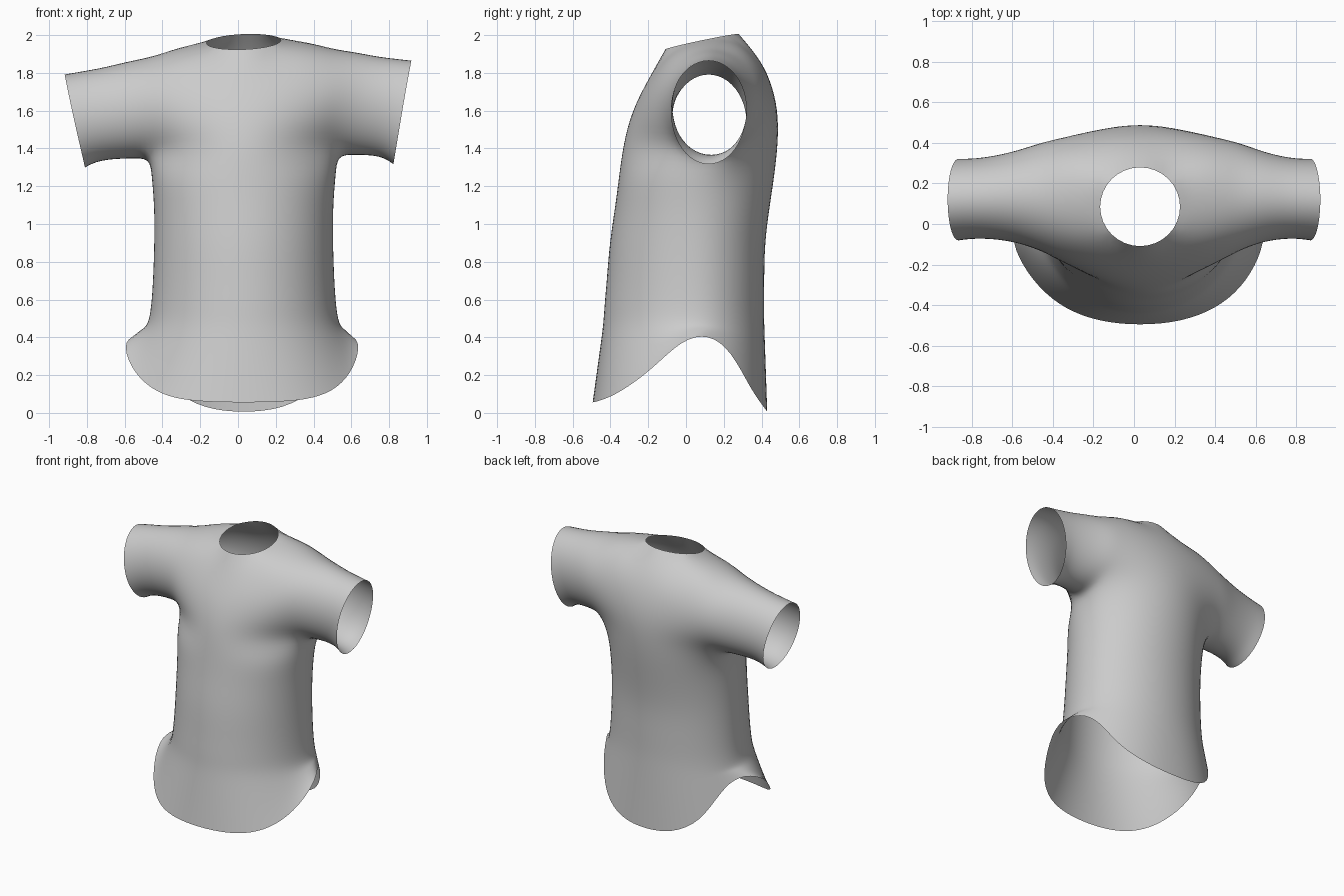
import bpy, bmesh
from math import sin, cos, pi, radians

if "Cube" in bpy.data.objects:
    bpy.data.objects.remove(bpy.data.objects["Cube"], do_unlink=True)

# Upper body: section along the spine, from front chest over the neck to the back
CENTRE = [(-.345, 1.40), (-.315, 1.52), (-.27, 1.64), (-.20, 1.77), (-.11, 1.92), (.085, 1.99),
          (.28, 2.0), (.40, 1.87), (.465, 1.72), (.493, 1.57), (.493, 1.42)]
COLUMNS = [0, .155, .30, .41, .495]
# Sleeve rings: x, centre y, centre z, radius y, radius z, lean
SLEEVE = [(.495, .135, 1.63, .275, .285, 0), (.60, .135, 1.62, .235, .275, .01),
          (.71, .13, 1.605, .212, .262, .02), (.80, .125, 1.59, .205, .262, .035),
          (.867, .12, 1.568, .21, .272, .053)]
# Torso rings: z, half width, front y, back y
TORSO = [(1.26, .495, -.36, .475), (1.1, .48, -.38, .45), (.9, .48, -.412, .422),
         (.7, .487, -.427, .42), (.56, .497, -.44, .418), (.47, .512, -.445, .42)]
# Half of the hem, from front centre to back centre
HEM = [(0, -.50, .055), (.2, -.482, .058), (.37, -.42, .075), (.50, -.315, .13), (.595, -.17, .24),
       (.635, -.02, .39), (.535, .12, .42), (.48, .24, .33), (.39, .345, .12), (.21, .42, .02),
       (0, .435, 0)]

bm = bmesh.new()


def vert(x, y, z):
    """Add a point with the slight sideways sag of the cloth."""
    raised = min(1, max(0, (z - 1.2) / .4))
    shift = .03 * min(1, max(0, 1 - (abs(x) - .5) / .4))
    return bm.verts.new((x + shift, y, z + .04 * x * raised))


def bridge(a, b, closed=True):
    n = len(a)
    for k in range(n if closed else n - 1):
        m = (k + 1) % n
        bm.faces.new((a[k], a[m], b[m], b[k]))


def sleeve_ring(side, x, cy, cz, ry, rz, lean):
    ring = []
    for k in range(12):
        a = radians(-90 - 30 * k)
        ring.append(vert(side * (x + lean * sin(a)), cy + ry * cos(a), cz + rz * sin(a)))
    return ring


# Sleeves, whose innermost rings are the armholes
armhole = {}
for side in (-1, 1):
    rings = [sleeve_ring(side, *s) for s in SLEEVE]
    armhole[side] = rings[0]
    for a, b in zip(rings, rings[1:]):
        bridge(a, b)

# Chest and shoulders, blended from the spine section to the armhole section
columns = {-4: armhole[-1][1:], 4: armhole[1][1:]}
_, cy, cz, ry, rz, _ = SLEEVE[0]
for c in range(-3, 4):
    x = COLUMNS[abs(c)]
    s = (x / COLUMNS[4]) ** 2
    col = []
    for k, (py, pz) in enumerate(CENTRE):
        a = radians(-120 - 30 * k)
        y = py * (1 - s) + (cy + ry * cos(a)) * s
        z = pz * (1 - s) + (cz + rz * sin(a)) * s
        px = x
        if abs(c) < 2 and k in (4, 5, 6):
            # Neck opening
            if c == 0 and k == 5:
                col.append(None)
                continue
            q = (k - 5) * (pi / 2 if c == 0 else pi / 4)
            px, y = .218 * cos(q), .085 + .215 * sin(q)
            z = 1.965 + .045 * sin(q)
            if c == 0:
                px = 0
        col.append(vert(px if c >= 0 else -px, y, z))
    columns[c] = col
for c in range(-4, 4):
    a, b = columns[c], columns[c + 1]
    for k in range(10):
        quad = (a[k], a[k + 1], b[k + 1], b[k])
        if None not in quad:
            bm.faces.new(quad)

# Torso down to the flared, high sided hem
ring = [columns[c][0] for c in range(-4, 5)] + [armhole[1][0]]
ring += [columns[c][-1] for c in range(4, -5, -1)] + [armhole[-1][0]]
angles = [radians(-72 + 18 * i) for i in range(20)]
for z, w, front, back in TORSO:
    new, waist = [], []
    mid = .05
    for a in angles:
        depth = mid - front if cos(a) > 0 else back - mid
        waist.append((w * sin(a), mid - depth * cos(a), z))
    new = [vert(*p) for p in waist]
    bridge(ring, new)
    ring = new
for f in (.3, .65, 1):
    new = []
    for i, p in enumerate(waist):
        step = i - 4
        if step > 10:
            step -= 20
        hx, hy, hz = HEM[abs(step)]
        target = (hx if step >= 0 else -hx, hy, hz)
        new.append(vert(*[u + (v - u) * f for u, v in zip(p, target)]))
    bridge(ring, new)
    ring = new

bmesh.ops.recalc_face_normals(bm, faces=bm.faces)
if sum(f.normal.dot(f.calc_center_median()) * f.calc_area() for f in bm.faces if f.calc_center_median().z < 1.2) < 0:
    bmesh.ops.reverse_faces(bm, faces=bm.faces)
mesh = bpy.data.meshes.new("shirt")
bm.to_mesh(mesh)
bm.free()
mesh.shade_smooth()
shirt = bpy.data.objects.new("shirt", mesh)
bpy.context.collection.objects.link(shirt)

# Plain grey cloth
cloth = bpy.data.materials.new("grey cloth")
cloth.use_nodes = True
colour = (.6, .6, .6, 1)
cloth.diffuse_color = colour
cloth.node_tree.nodes["Principled BSDF"].inputs["Base Color"].default_value = colour
mesh.materials.append(cloth)

smooth = shirt.modifiers.new("smooth cloth", "SUBSURF")
smooth.levels = smooth.render_levels = 2
